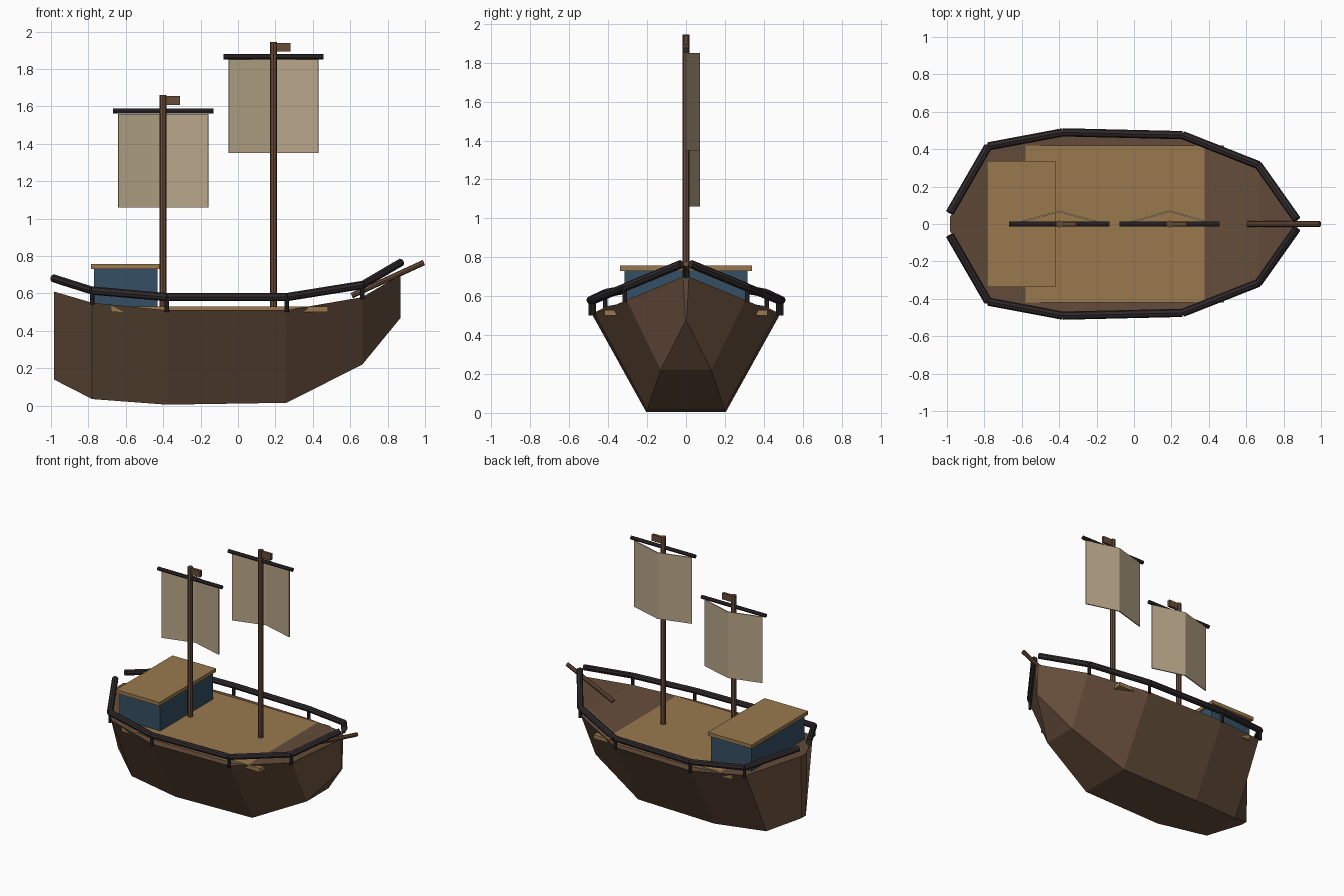
import bpy, bmesh
from mathutils import Vector

cube = bpy.data.objects.get("Cube")
if cube:
    bpy.data.objects.remove(cube, do_unlink=True)


def material(name, rgb):
    m = bpy.data.materials.new(name)
    m.use_nodes = True
    m.diffuse_color = (*rgb, 1)
    bsdf = next(n for n in m.node_tree.nodes if n.type == 'BSDF_PRINCIPLED')
    bsdf.inputs["Base Color"].default_value = (*rgb, 1)
    bsdf.inputs["Roughness"].default_value = 0.9
    return m


HULL = material("hull_brown", (0.13, 0.073, 0.043))
SPAR = material("spar_brown", (0.14, 0.07, 0.04))
DECK = material("deck_tan", (0.32, 0.19, 0.075))
BLUE = material("cabin_blue", (0.036, 0.078, 0.125))
DARK = material("rail_dark", (0.029, 0.022, 0.024))
CLOTH = material("sail_cloth", (0.48, 0.385, 0.25))


def finish(name, bm, mat):
    bmesh.ops.recalc_face_normals(bm, faces=bm.faces)
    me = bpy.data.meshes.new(name)
    bm.to_mesh(me)
    bm.free()
    me.materials.append(mat)
    ob = bpy.data.objects.new(name, me)
    bpy.context.collection.objects.link(ob)
    return ob


def box(name, lo, hi, mat):
    bm = bmesh.new()
    bmesh.ops.create_cube(bm, size=1)
    lo, hi = Vector(lo), Vector(hi)
    for v in bm.verts:
        v.co = (lo + hi) / 2 + v.co * (hi - lo)
    return finish(name, bm, mat)


def add_rod(bm, a, b, r, sides=8):
    a, b = Vector(a), Vector(b)
    new = bmesh.ops.create_cone(bm, cap_ends=True, segments=sides, radius1=r,
                                radius2=r, depth=(b - a).length)["verts"]
    rot = (b - a).to_track_quat('Z', 'Y')
    for v in new:
        v.co = (a + b) / 2 + rot @ v.co


def rod(name, a, b, r, mat):
    bm = bmesh.new()
    add_rod(bm, a, b, r)
    return finish(name, bm, mat)


# Hull stations, stern to bow: x, top z, top half width, bottom z, bottom half width
STATIONS = [
    (-0.985, 0.61, 0.035, 0.14, 0.025),
    (-0.78, 0.55, 0.40, 0.035, 0.155),
    (-0.38, 0.51, 0.485, 0.005, 0.205),
    (0.26, 0.51, 0.47, 0.015, 0.20),
    (0.665, 0.58, 0.305, 0.22, 0.13),
    (0.87, 0.70, 0.015, 0.47, 0.003),
]
bm = bmesh.new()
rings = [[bm.verts.new(p) for p in ((x, -tw, tz), (x, tw, tz), (x, bw, bz), (x, -bw, bz))]
         for x, tz, tw, bz, bw in STATIONS]
for r, s in zip(rings, rings[1:]):
    for i in range(4):
        j = (i + 1) % 4
        bm.faces.new((r[i], r[j], s[j], s[i]))
bm.faces.new(rings[0])
bm.faces.new(rings[-1])
finish("hull", bm, HULL)

# Deck and cabin
box("deck", (-0.68, -0.42, 0.50), (0.48, 0.42, 0.53), DECK)
box("cabin", (-0.77, -0.315, 0.50), (-0.43, 0.315, 0.73), BLUE)
box("cabin_roof", (-0.785, -0.338, 0.73), (-0.42, 0.338, 0.757), DECK)

# Rails and posts on both sides
RAIL = [(-0.985, 0.06, 0.68), (-0.78, 0.415, 0.615), (-0.38, 0.49, 0.58),
        (0.26, 0.475, 0.58), (0.665, 0.315, 0.645), (0.87, 0.025, 0.765)]
for side, label in ((1, "back"), (-1, "front")):
    pts = [Vector((x, side * y, z)) for x, y, z in RAIL]
    bm = bmesh.new()
    for a, b in zip(pts, pts[1:]):
        add_rod(bm, a, b, 0.022)
    finish(label + "_rail", bm, DARK)
    bm = bmesh.new()
    for p, st in zip(pts[1:-1], STATIONS[1:-1]):
        foot = Vector((p.x, p.y, st[1] - 0.01))
        add_rod(bm, foot, p, 0.012)
    finish(label + "_rail_posts", bm, DARK)

# Masts with yards, sails and pennants
for label, x, top, yard, foot in (("aft", -0.40, 1.66, 1.575, 1.06),
                                  ("fore", 0.19, 1.945, 1.865, 1.35)):
    rod(label + "_mast", (x, 0, 0.50), (x, 0, top), 0.019, SPAR)
    rod(label + "_yard", (x - 0.268, 0, yard), (x + 0.268, 0, yard), 0.014, DARK)
    box(label + "_pennant", (x, -0.01, top - 0.053), (x + 0.09, 0.01, top - 0.005), SPAR)
    bm = bmesh.new()
    cols = [[bm.verts.new((x + dx, y, z)) for z in (foot, yard - 0.015)]
            for dx, y in ((-0.24, 0.0), (0, 0.068), (0.24, 0.0))]
    for c, d in zip(cols, cols[1:]):
        bm.faces.new((c[0], d[0], d[1], c[1]))
    sail = finish(label + "_sail", bm, CLOTH)
    mod = sail.modifiers.new("thickness", 'SOLIDIFY')
    mod.thickness = 0.008
    mod.offset = 0

# Bowsprit
rod("bowsprit", (0.608, 0, 0.588), (0.994, 0, 0.765), 0.015, SPAR)
